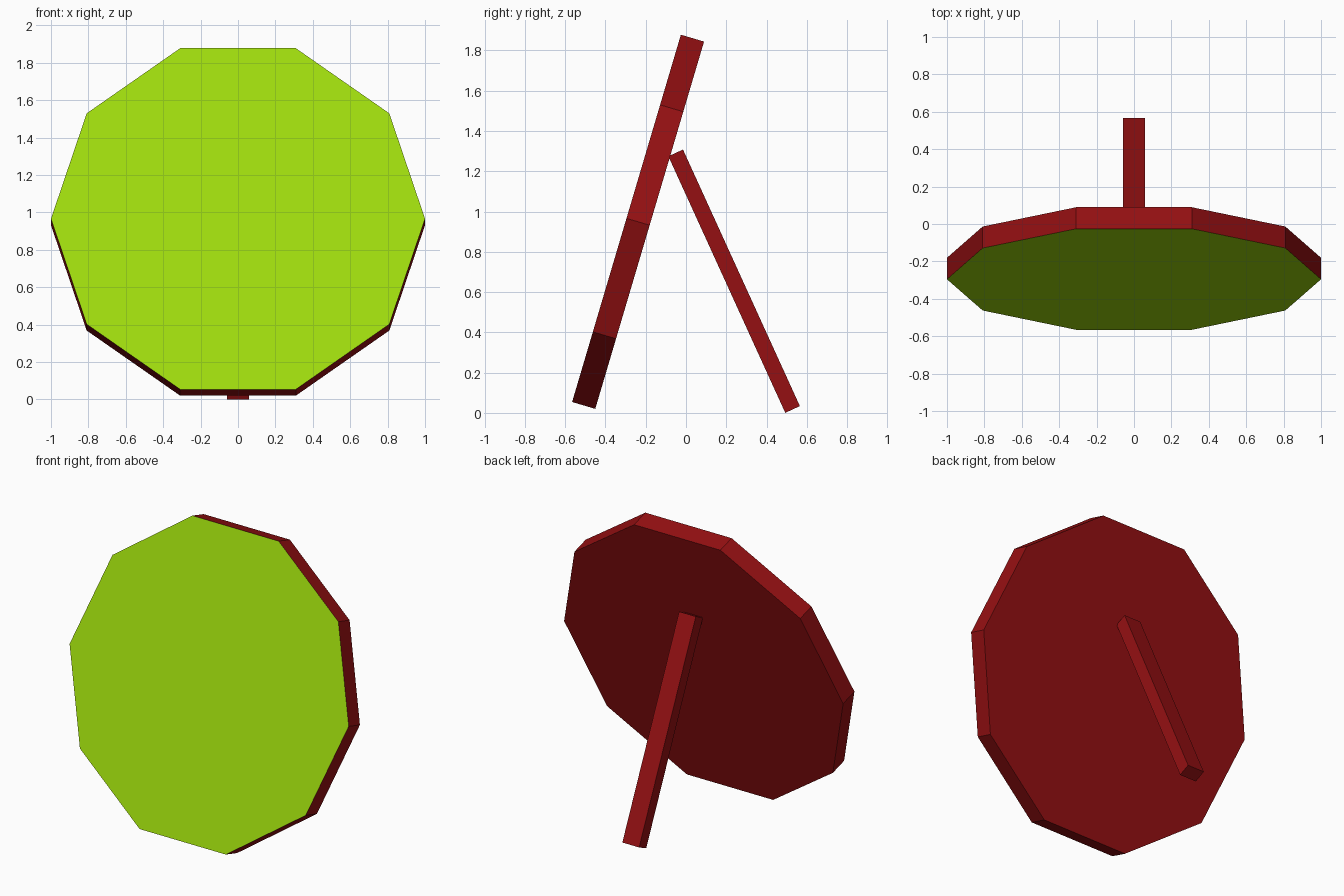
import bpy, bmesh
from math import cos, sin, pi, radians

if "Cube" in bpy.data.objects:
    bpy.data.objects.remove(bpy.data.objects["Cube"])


def material(name, color):
    m = bpy.data.materials.new(name)
    m.diffuse_color = (*color, 1)
    m.use_nodes = True
    m.node_tree.nodes["Principled BSDF"].inputs["Base Color"].default_value = m.diffuse_color
    return m


def finish(name, bm, mats, location, tilt):
    bmesh.ops.recalc_face_normals(bm, faces=bm.faces)
    mesh = bpy.data.meshes.new(name)
    bm.to_mesh(mesh)
    bm.free()
    for m in mats:
        mesh.materials.append(m)
    ob = bpy.data.objects.new(name, mesh)
    ob.location = location
    ob.rotation_euler.x = radians(tilt)
    bpy.context.collection.objects.link(ob)
    return ob


red = material("dark_red", (0.30, 0.005, 0.006))
lime = material("lime", (0.35, 0.72, 0.004))

# Ten-sided panel: lime front face, red rim and back, leaning backwards
SIDES, THICK = 10, 0.12
bm = bmesh.new()
rim = [bm.verts.new((cos(2 * pi * i / SIDES), -THICK / 2, sin(2 * pi * i / SIDES)))
       for i in range(SIDES)]
front = bm.faces.new(rim)
geom = bmesh.ops.extrude_face_region(bm, geom=[front], use_keep_orig=True)["geom"]
bmesh.ops.translate(bm, vec=(0, THICK, 0),
                    verts=[g for g in geom if isinstance(g, bmesh.types.BMVert)])
front.material_index = 1
finish("panel", bm, [red, lime], (0, -0.238, 0.949), -16.5)

# Rear prop leg: square-cut bar from the panel back to the ground
bm = bmesh.new()
bmesh.ops.create_cube(bm, size=1)
bmesh.ops.scale(bm, vec=(0.12, 0.08, 1.4), verts=bm.verts)
finish("rear_leg", bm, [red], (0, 0.239, 0.654), 24.5)
